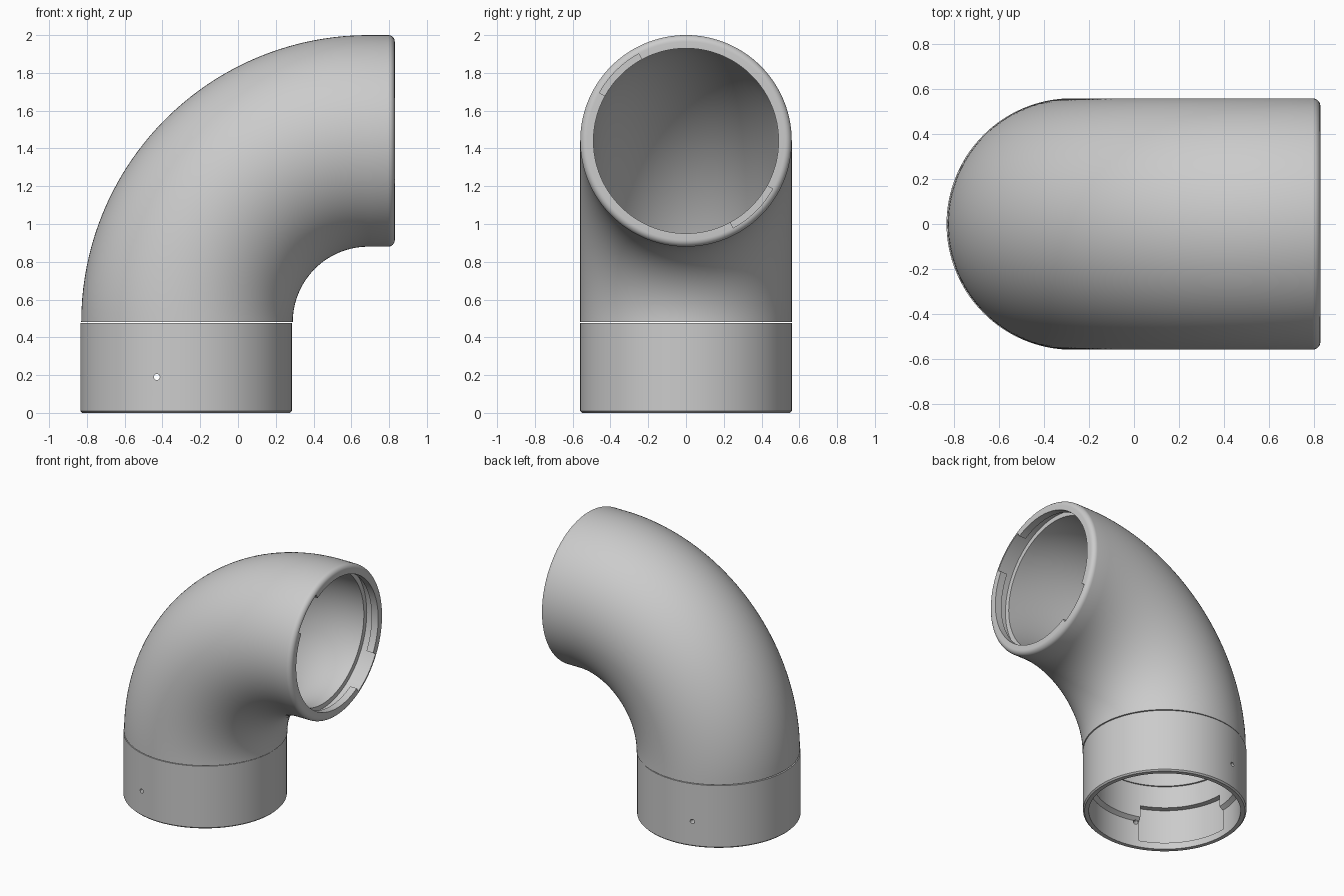
import bpy, bmesh, math
from mathutils import Matrix, Vector

cube = bpy.data.objects.get("Cube")
if cube:
    bpy.data.objects.remove(cube, do_unlink=True)

SEG = 128
R_OUT, R_IN, R_GROOVE = 0.56, 0.49, 0.525
BEND = Vector((0.69, 0, 0.48))      # centre of the bend
R_BEND = 0.96
X_MOUTH = 0.83

grey = bpy.data.materials.new("plain grey")
grey.use_nodes = True
grey.diffuse_color = (0.6, 0.6, 0.6, 1)
grey.node_tree.nodes["Principled BSDF"].inputs["Base Color"].default_value = (0.6, 0.6, 0.6, 1)


def finish(name, bm):
    bmesh.ops.recalc_face_normals(bm, faces=bm.faces)
    mesh = bpy.data.meshes.new(name)
    bm.to_mesh(mesh)
    bm.free()
    mesh.materials.append(grey)
    obj = bpy.data.objects.new(name, mesh)
    bpy.context.collection.objects.link(obj)
    return obj


def closed_shell(name, stations):
    """Skin a closed loop of rings, each given as (centre, tilt, radius)."""
    bm = bmesh.new()
    rings = []
    for centre, tilt, r in stations:
        turn = Matrix.Rotation(tilt, 3, 'Y')
        rings.append([bm.verts.new(centre + turn @ Vector((r * math.cos(a), r * math.sin(a), 0)))
                      for a in (math.tau * i / SEG for i in range(SEG))])
    for a, b in zip(rings, rings[1:] + rings[:1]):
        for i in range(SEG):
            j = (i + 1) % SEG
            bm.faces.new((a[i], a[j], b[j], b[i]))
    return finish(name, bm)


def sector(name, start, end, r0, r1, z0, z1, matrix):
    """Curved block used as a cutter."""
    bm = bmesh.new()
    n = 24
    rows = []
    for i in range(n + 1):
        a = math.radians(start + (end - start) * i / n)
        rows.append([bm.verts.new(matrix @ Vector((r * math.cos(a), r * math.sin(a), z)))
                     for r, z in ((r0, z0), (r1, z0), (r1, z1), (r0, z1))])
    for a, b in zip(rows, rows[1:]):
        for k in range(4):
            m = (k + 1) % 4
            bm.faces.new((a[k], a[m], b[m], b[k]))
    bm.faces.new(rows[0])
    bm.faces.new(rows[-1])
    return finish(name, bm)


def cut(obj, cutters):
    bpy.context.view_layer.objects.active = obj
    for c in cutters:
        c.hide_render = True
        mod = obj.modifiers.new("cut", 'BOOLEAN')
        mod.operation, mod.solver, mod.object = 'DIFFERENCE', 'EXACT', c
        bpy.ops.object.modifier_apply(modifier=mod.name)
        bpy.data.objects.remove(c, do_unlink=True)


def smooth(obj):
    bpy.ops.object.select_all(action='DESELECT')
    obj.select_set(True)
    bpy.context.view_layer.objects.active = obj
    bpy.ops.object.shade_smooth_by_angle(angle=math.radians(30))


# Elbow: curved outside, rounded lip, locking groove, curved inside
def bend(r, steps=40):
    out = []
    for i in range(steps + 1):
        t = math.pi / 2 * i / steps
        out.append((BEND + R_BEND * Vector((-math.cos(t), 0, math.sin(t))), t, r))
    return out


def mouth(x, r):
    return (Vector((x, 0, BEND.z + R_BEND)), math.pi / 2, r)


FILLET = 0.035
lip = [mouth(X_MOUTH - FILLET + FILLET * math.sin(t), R_OUT - FILLET + FILLET * math.cos(t))
       for t in (math.pi / 2 * i / 8 for i in range(9))]
groove = [mouth(X_MOUTH, R_IN), mouth(0.775, R_IN), mouth(0.775, R_GROOVE),
          mouth(0.71, R_GROOVE), mouth(0.71, R_IN)]
elbow = closed_shell("elbow", bend(R_OUT) + lip + groove + bend(R_IN)[::-1])

# Two opposite entry slots through the lip
axis = Matrix(((0, 0, 1, 0), (1, 0, 0, 0), (0, 1, 0, BEND.z + R_BEND), (0, 0, 0, 1)))
cut(elbow, [sector("slot_cutter", 118.5 + k, 151 + k, 0.45, R_GROOVE - 0.001, 0.74, 0.86, axis)
            for k in (0, 180)])
smooth(elbow)

# Collar: straight socket with a stepped inside
CX = -0.275
profile = [(R_OUT - 0.01, 0), (R_OUT, 0.01), (R_OUT, 0.475), (R_IN, 0.475),
           (R_IN, 0.22), (0.52, 0.2), (0.52, 0)]
collar = closed_shell("collar", [(Vector((CX, 0, z)), 0, r) for r, z in profile])

# Locking recesses inside the collar, and the cross pin hole
place = Matrix.Translation((CX, 0, 0))
cutters = [sector("recess_cutter", s, s + 70, 0.45, 0.532, 0.05, 0.31, place) for s in (0, 180)]
bm = bmesh.new()
bmesh.ops.create_cone(bm, cap_ends=True, segments=24, radius1=0.016, radius2=0.016, depth=1.4,
                      matrix=Matrix.Translation((-0.43, 0, 0.19)) @ Matrix.Rotation(math.pi / 2, 4, 'X'))
cutters.append(finish("pin_hole_cutter", bm))
cut(collar, cutters)
smooth(collar)
